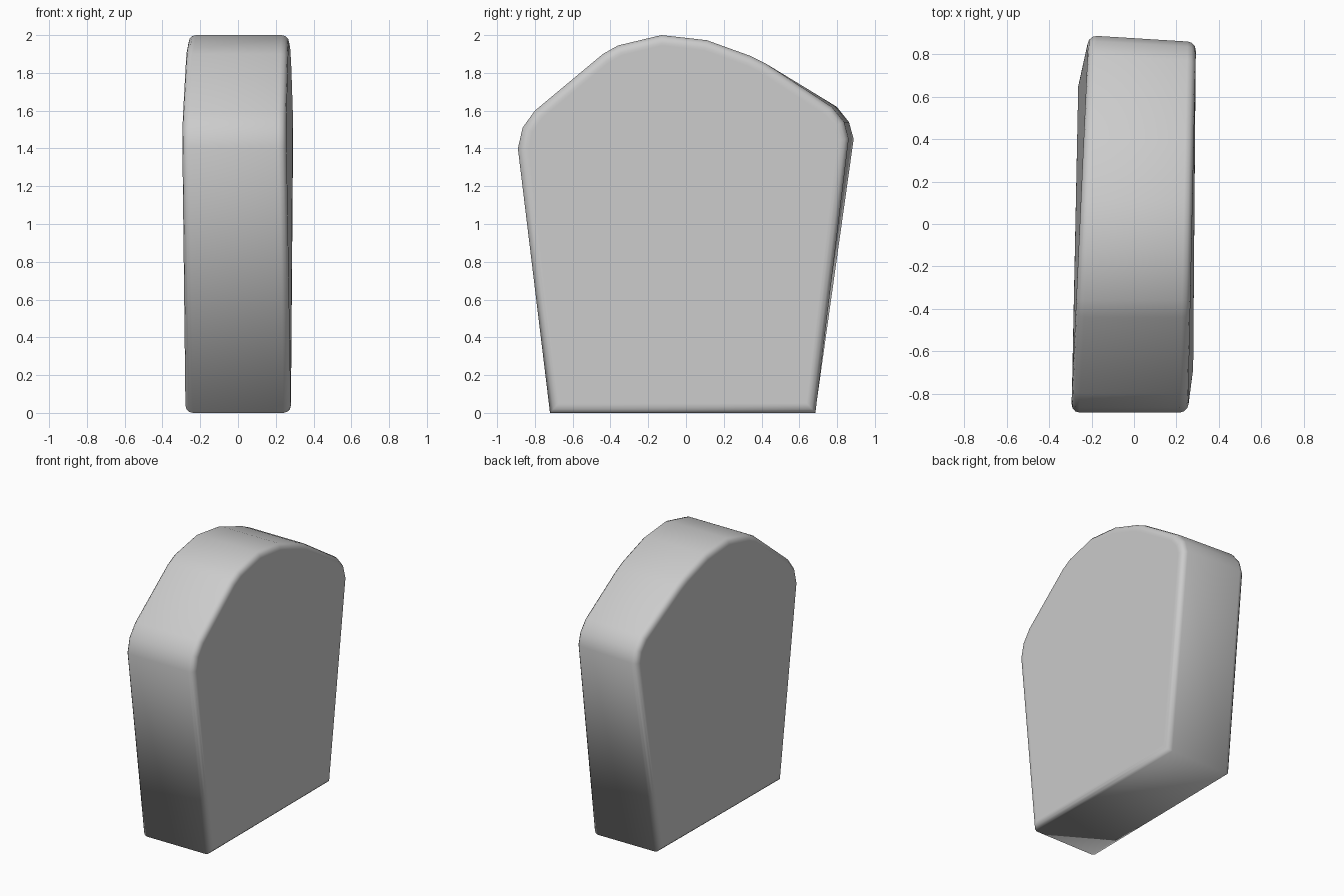
import bpy, bmesh

if "Cube" in bpy.data.objects:
    bpy.data.objects.remove(bpy.data.objects["Cube"])

# Slab outline as (y, z), slightly lopsided arch on a tapered body
outline = [(-0.72, 0.0), (-0.89, 1.4), (-0.865, 1.51), (-0.80, 1.60),
           (-0.44, 1.90), (-0.36, 1.945), (-0.13, 2.0), (0.11, 1.973),
           (0.34, 1.89), (0.42, 1.85), (0.80, 1.62), (0.865, 1.54),
           (0.89, 1.45), (0.685, 0.0)]


def lerp(a, b, t):
    return a + (b - a) * t


def face_x(side, y, z):
    # Each broad face twists gently from the base to the shoulders
    t, s = (y + 0.89) / 1.78, min(z / 1.4, 1)
    if side > 0:
        return lerp(lerp(0.28, 0.28, t), lerp(0.255, 0.293, t), s)
    return lerp(lerp(-0.28, -0.262, t), lerp(-0.297, -0.215, t), s)


def rim(bm, side):
    verts = []
    for y, z in outline:
        # The rear edge is skewed: shorter on the +x side
        yy = y - 0.03 * min(z / 1.4, 1) if side > 0 and y > 0.7 and z > 1 else y
        verts.append(bm.verts.new((face_x(side, y, z), yy, z)))
    return verts


# Stone slab: two caps joined by a band
bm = bmesh.new()
a, b = rim(bm, -1), rim(bm, 1)
caps = [bm.faces.new(a), bm.faces.new(b[::-1])]
n = len(outline)
for i in range(n):
    j = (i + 1) % n
    bm.faces.new((a[j], a[i], b[i], b[j]))
bmesh.ops.recalc_face_normals(bm, faces=bm.faces[:])

# Rounded rims around both broad faces
edges = list({e for f in caps for e in f.edges})
bmesh.ops.bevel(bm, geom=edges, offset=0.04, segments=3, profile=0.5,
                affect='EDGES', clamp_overlap=True)

# Thin inset keeps the broad faces looking flat under smooth shading
broad = [f for f in bm.faces if len(f.verts) >= n]
bmesh.ops.inset_individual(bm, faces=broad, thickness=0.015)

for f in bm.faces:
    f.smooth = True
mesh = bpy.data.meshes.new("stone_slab")
bm.to_mesh(mesh)
bm.free()
slab = bpy.data.objects.new("stone_slab", mesh)
bpy.context.collection.objects.link(slab)
